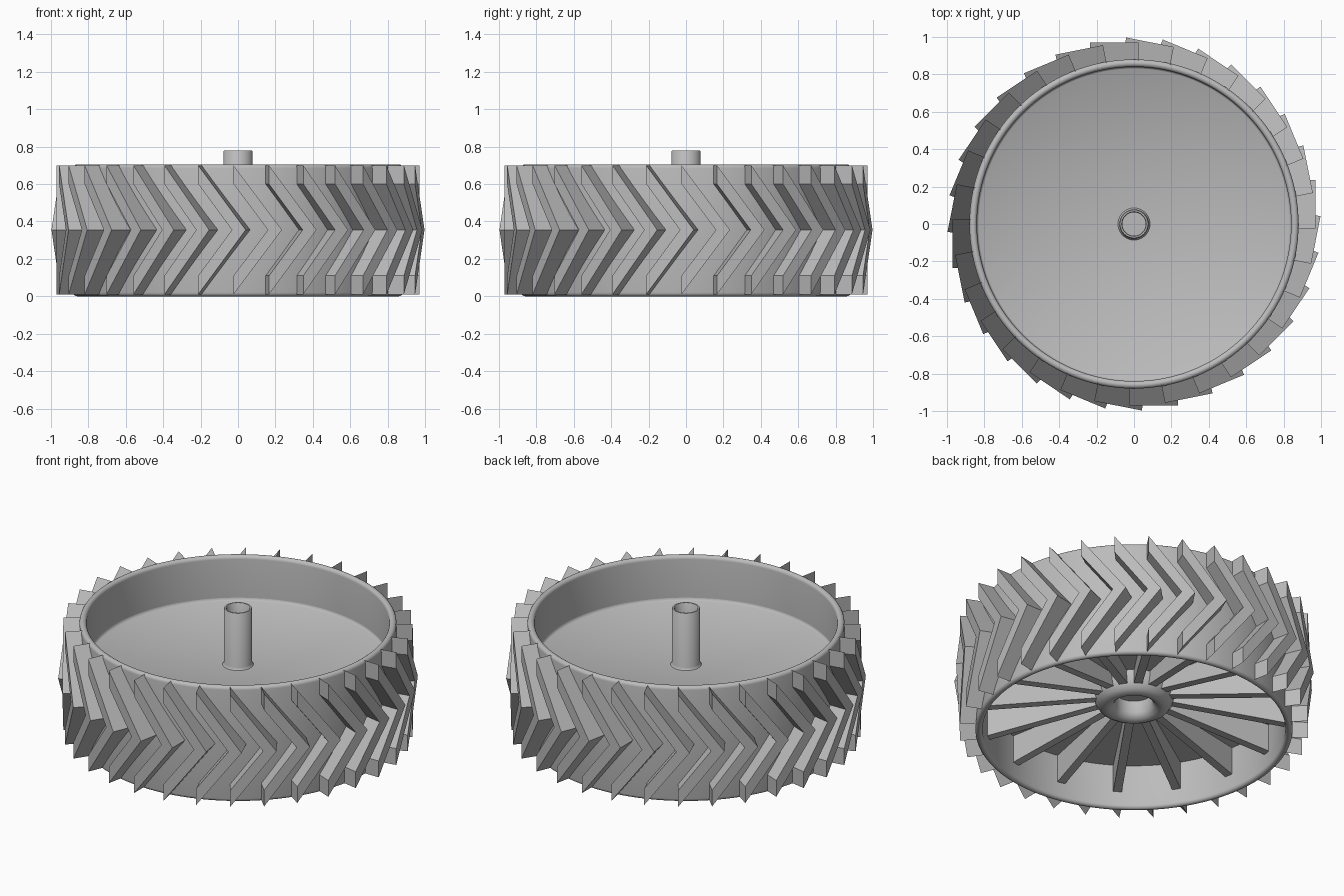
import bpy, bmesh, math
from mathutils import Matrix

cube = bpy.data.objects.get("Cube")
if cube:
    bpy.data.objects.remove(cube, do_unlink=True)

grey = bpy.data.materials.new("plain_grey")
grey.use_nodes = True
COLOR = (0.5, 0.5, 0.5, 1)
grey.diffuse_color = COLOR
grey.node_tree.nodes["Principled BSDF"].inputs["Base Color"].default_value = COLOR


def finish(name, bm, smooth=False):
    bmesh.ops.remove_doubles(bm, verts=bm.verts, dist=1e-5)
    bmesh.ops.recalc_face_normals(bm, faces=bm.faces)
    mesh = bpy.data.meshes.new(name)
    bm.to_mesh(mesh)
    bm.free()
    mesh.materials.append(grey)
    obj = bpy.data.objects.new(name, mesh)
    bpy.context.collection.objects.link(obj)
    if smooth:
        bpy.ops.object.select_all(action='DESELECT')
        obj.select_set(True)
        bpy.context.view_layer.objects.active = obj
        bpy.ops.object.shade_smooth_by_angle(angle=math.radians(40))
    return obj


def lathe(name, profile, closed=False, steps=128):
    """Revolve a list of (radius, height) points about the z axis."""
    bm = bmesh.new()
    verts = [bm.verts.new((r, 0, z)) for r, z in profile]
    pairs = list(zip(verts, verts[1:]))
    if closed:
        pairs.append((verts[-1], verts[0]))
    edges = [bm.edges.new(p) for p in pairs]
    bmesh.ops.spin(bm, geom=verts + edges, cent=(0, 0, 0), axis=(0, 0, 1),
                   angle=math.tau, steps=steps, use_merge=True)
    return finish(name, bm, smooth=True)


def radial_prisms(name, outline, to_3d, low, high, count, phase=0):
    """Extrude an outline between two depths and repeat it round the axis."""
    bm = bmesh.new()
    for i in range(count):
        turn = Matrix.Rotation(phase + math.tau * i / count, 3, 'Z')
        a, b = [[bm.verts.new(turn @ to_3d(p, d)) for p in outline] for d in (low, high)]
        bm.faces.new(a)
        bm.faces.new(b[::-1])
        for j in range(len(a)):
            k = (j + 1) % len(a)
            bm.faces.new((a[j], a[k], b[k], b[j]))
    return finish(name, bm)


from mathutils import Vector

# Rim band with rounded lips
MID_R, HALF, HEIGHT = 0.86, 0.02, 0.705
rim = []
for centre_z, start in ((HALF, math.pi), (HEIGHT - HALF, 0)):
    for s in range(9):
        t = start + math.pi * s / 8
        rim.append((MID_R + HALF * math.cos(t), centre_z + HALF * math.sin(t)))
lathe("rim", rim, closed=True)

# Web disc closing the rim
lathe("web_disc", [(0, 0.27), (0.85, 0.27), (0.85, 0.45), (0.84, 0.45),
                   (0.837, 0.44), (0.83, 0.435), (0, 0.435)])

# Axle tube standing on the disc
lathe("axle_tube", [(0.09, 0.43), (0.083, 0.438), (0.078, 0.45), (0.078, 0.775),
                    (0.074, 0.78), (0.066, 0.78), (0.062, 0.775), (0.062, 0.6), (0, 0.6)], steps=64)

# Rounded hub boss with a recess on the underside
lathe("hub_boss", [(0.23, 0.28), (0.228, 0.24), (0.217, 0.2), (0.195, 0.168), (0.165, 0.152),
                   (0.14, 0.155), (0.12, 0.168), (0.105, 0.19), (0.105, 0.26), (0, 0.26)], steps=64)

# Spokes that deepen from the hub to the rim
radial_prisms("spokes", [(0.17, 0.3), (0.17, 0.2), (0.85, 0.1), (0.85, 0.3)],
              lambda p, d: Vector((p[0], d, p[1])), -0.024, 0.024, 16, math.pi / 16)

# Chevron tread lugs with flat outer faces
BACK, TIP, NOTCH, LOW, HIGH, CUT = -0.024, 0.235, 0.16, 0.01, 0.7, 0.1
MID = (LOW + HIGH) / 2
chevron = [(BACK, LOW), (TIP, MID), (BACK, HIGH),
           (BACK, HIGH - CUT), (NOTCH, MID), (BACK, LOW + CUT)]
radial_prisms("tread_lugs", chevron, lambda p, d: Vector((d, p[0], p[1])), 0.85, 0.97, 32)
